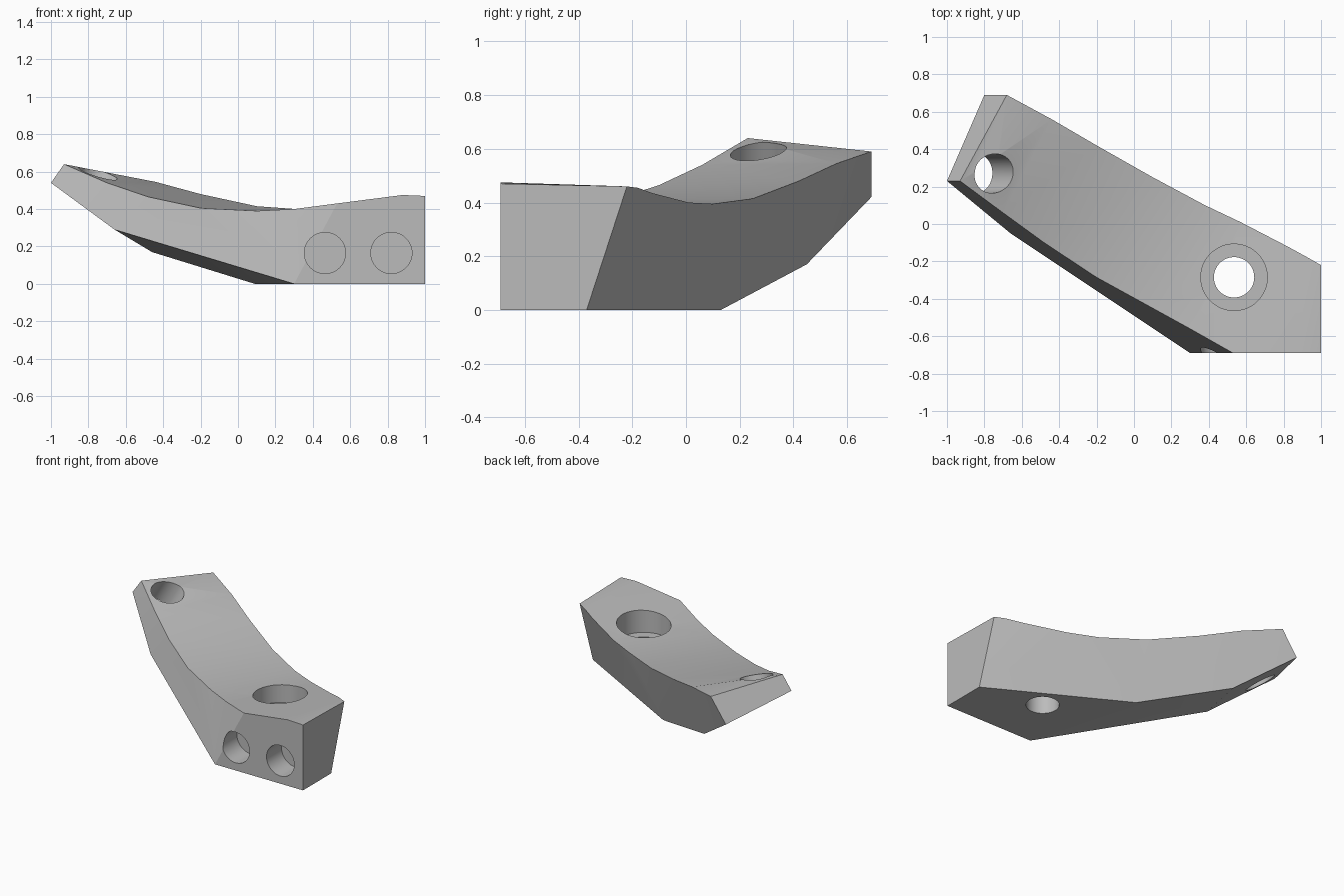
import bpy, bmesh, math
from mathutils import Vector

cube = bpy.data.objects.get("Cube")
if cube:
    bpy.data.objects.remove(cube, do_unlink=True)

grey = bpy.data.materials.new("plain_grey")
grey.use_nodes = True
colour = (0.5, 0.5, 0.5, 1)
grey.diffuse_color = colour
grey.node_tree.nodes["Principled BSDF"].inputs["Base Color"].default_value = colour

# Matching points along the two long edges of the dished top
front_edge = [(1, -.69, .47), (.88, -.69, .475), (.53, -.69, .43), (.3, -.56, .40),
              (.1, -.45, .39), (-.2, -.285, .405), (-.48, -.1, .465),
              (-.7, .06, .54), (-.93, .23, .64)]
back_edge = [(1, -.22, .46), (.93, -.18, .455), (.83, -.125, .435), (.57, .01, .40),
             (.38, .1, .395), (.1, .25, .415), (-.2, .42, .48),
             (-.44, .56, .545), (-.68, .69, .59)]
# Underside: flat foot, sloped belly, steeper tip
front_low = [(1, -.69, 0), (.3, -.69, 0), (-.66, -.05, .29), (-1, .23, .54)]
back_low = [(1, -.37, 0), (.09, .13, 0), (-.46, .45, .17), (-.8, .69, .42)]


def build_arm():
    bm = bmesh.new()
    ft, bt, fl, bl = ([bm.verts.new(p) for p in row]
                      for row in (front_edge, back_edge, front_low, back_low))
    for i in range(len(ft) - 1):                      # dished top
        bm.faces.new((ft[i], ft[i + 1], bt[i + 1], bt[i]))
    for i in range(len(fl) - 1):                      # underside
        bm.faces.new((fl[i], bl[i], bl[i + 1], fl[i + 1]))
    bm.faces.new((fl[0], bl[0], bt[0], ft[0]))        # mounting end
    bm.faces.new((fl[-1], ft[-1], bt[-1], bl[-1]))    # tip end
    bm.faces.new(ft[:3] + [fl[1], fl[0]])             # front pad
    bm.faces.new(ft[2:] + fl[:0:-1])                  # long front flank
    bm.faces.new(bt + bl[::-1])                       # long back flank
    bmesh.ops.triangulate(bm, faces=bm.faces[:])
    bmesh.ops.recalc_face_normals(bm, faces=bm.faces[:])
    mesh = bpy.data.meshes.new("bracket_arm")
    bm.to_mesh(mesh)
    bm.free()
    mesh.materials.append(grey)
    obj = bpy.data.objects.new("bracket_arm", mesh)
    bpy.context.collection.objects.link(obj)
    return obj


def drill(target, name, start, end, radius):
    """Cut a round hole from start to end."""
    start, end = Vector(start), Vector(end)
    axis = end - start
    bpy.ops.mesh.primitive_cylinder_add(vertices=48, radius=radius, depth=axis.length,
                                        location=(start + end) / 2,
                                        rotation=axis.to_track_quat('Z', 'Y').to_euler())
    cutter = bpy.context.object
    cutter.name = name
    cutter.hide_render = True
    cutter.data.materials.append(grey)
    mod = target.modifiers.new(name, 'BOOLEAN')
    mod.operation, mod.solver, mod.object = 'DIFFERENCE', 'EXACT', cutter
    bpy.context.view_layer.objects.active = target
    bpy.ops.object.modifier_apply(modifier=name)
    bpy.data.objects.remove(cutter, do_unlink=True)


arm = build_arm()
# Stepped bolt hole
drill(arm, "bolt_hole", (.535, -.285, -.2), (.535, -.285, .8), .108)
drill(arm, "bolt_head_recess", (.535, -.285, .27), (.535, -.285, .8), .178)
# Blind holes in the front pad
for x in (.465, .82):
    drill(arm, "front_socket", (x, -.9, .165), (x, -.52, .165), .11)
# Slanted hole through the tip
drill(arm, "tip_hole", (-.98, .27, .2), (-.62, .27, .81), .105)

bpy.ops.object.select_all(action='DESELECT')
arm.select_set(True)
bpy.context.view_layer.objects.active = arm
bpy.ops.object.shade_smooth_by_angle(angle=math.radians(25))
